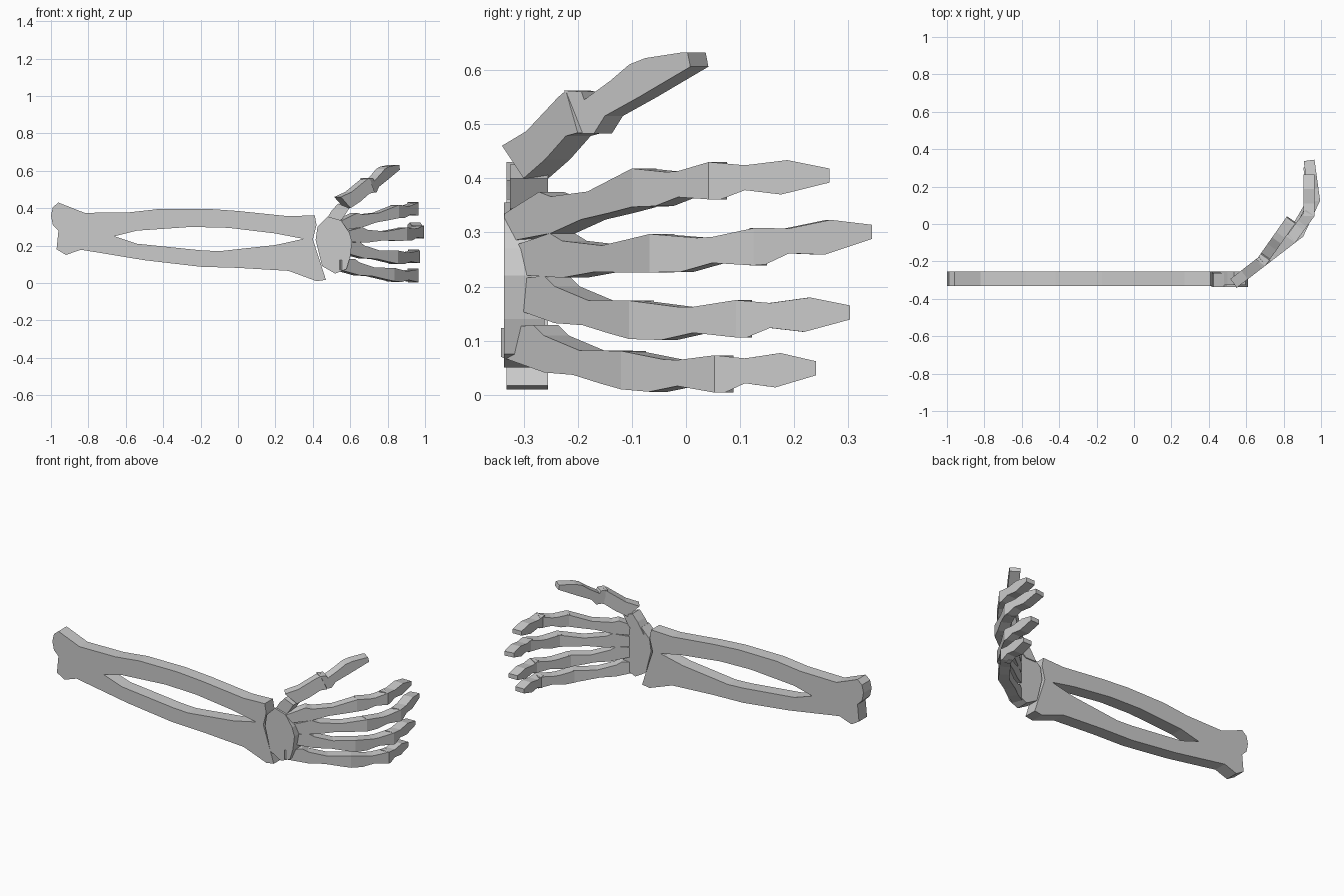
import bpy, bmesh
from mathutils import Vector

T = 0.058  # bone thickness in the hand


def slab(name, outline, p0, p1, thick=T, use_x=False):
    """Flat bone: outline is (x or y, z) on the vertical plane through p0-p1, extruded inwards."""
    d = Vector((p1[0] - p0[0], p1[1] - p0[1]))
    n = Vector((-d.y, d.x)).normalized() * thick
    k = 0 if use_x else 1
    bm = bmesh.new()
    rings = [[], []]
    for u, z in outline:
        t = (u - p0[k]) / d[k]
        x, y = p0[0] + d.x * t, p0[1] + d.y * t
        rings[0].append(bm.verts.new((x, y, z)))
        rings[1].append(bm.verts.new((x + n.x, y + n.y, z)))
    a, b = rings
    bm.faces.new(a)
    bm.faces.new(b[::-1])
    for i in range(len(a)):
        j = (i + 1) % len(a)
        bm.faces.new((a[i], b[i], b[j], a[j]))
    bmesh.ops.recalc_face_normals(bm, faces=bm.faces)
    me = bpy.data.meshes.new(name)
    bm.to_mesh(me)
    bm.free()
    ob = bpy.data.objects.new(name, me)
    bpy.context.collection.objects.link(ob)
    return ob


def finger_bone(name, shape, p0, p1):
    """Bone from p0 to p1 (x, y, z centre) using a (fraction, z offset) template."""
    pts = [(p0[1] + (p1[1] - p0[1]) * t, p0[2] + (p1[2] - p0[2]) * t + o) for t, o in shape]
    slab(name, pts, p0, p1)


# forearm bones
F0, F1 = (-1, -0.332), (1, -0.332)
slab("upper_forearm_bone", [
    (-1, .36), (-.99, .405), (-.96, .43), (-.82, .375), (-.58, .378), (-.42, .396), (-.17, .397),
    (0, .385), (.27, .357), (.41, .362), (.42, .31), (.40, .232), (.35, .236), (.2, .265),
    (-.05, .295), (-.25, .30), (-.54, .28), (-.66, .25), (-.96, .28), (-.99, .31)],
    F0, F1, .077, True)
slab("lower_forearm_bone", [
    (-.96, .28), (-.97, .18), (-.92, .15), (-.84, .178), (-.5, .122), (-.2, .087), (0, .081),
    (.27, .065), (.42, .01), (.47, .017), (.45, .08), (.40, .234), (.35, .236), (.2, .203),
    (-.1, .17), (-.2, .175), (-.54, .21), (-.66, .25)],
    F0, F1, .077, True)

# wrist
slab("wrist_block", [
    (.45, .09), (.415, .23), (.425, .30), (.48, .355), (.55, .335), (.595, .27), (.61, .22),
    (.60, .14), (.58, .075), (.52, .05)],
    (0, -.336), (1, -.336), .075, True)
slab("thumb_base", [(.46, .32), (.50, .385), (.535, .425), (.595, .40), (.56, .345), (.53, .32)],
     (0, -.325), (1, -.325), .07, True)

# bone templates
PALM = [(0, .025), (.27, .045), (.36, .03), (.65, .018), (1, .035),
        (1, -.036), (.82, -.034), (.6, -.03), (.36, -.038), (0, -.028)]
MIDDLE = [(0, .035), (.45, .023), (.6, .023), (1, .035),
          (1, -.034), (.6, -.025), (.3, -.038), (0, -.036)]
TIP = [(0, .035), (.3, .026), (.65, .032), (1, .013),
       (1, -.013), (.6, -.031), (.3, -.02), (.1, -.035), (0, -.034)]


def palm_x(y):
    return 0.55 + (y + 0.34) / 0.77


# fingers: (y, z) of palm start and knuckle, then second joint and tip
FINGERS = {
    "index": ((-.335, .31), (-.10, .383), (.965, .042, .395), (.965, .265, .405)),
    "middle": ((-.32, .25), (-.067, .262), (.995, .125, .273), (.965, .344, .301)),
    "ring": ((-.32, .188), (-.105, .139), (.972, .092, .14), (.965, .303, .152)),
    "little": ((-.342, .098), (-.12, .046), (.966, .053, .038), (.965, .24, .049)),
}
for f, (s, k, j, tip) in FINGERS.items():
    s3, k3 = (palm_x(s[0]), *s), (palm_x(k[0]), *k)
    finger_bone(f + "_palm_bone", PALM, s3, k3)
    finger_bone(f + "_finger_bone", MIDDLE, k3, j)
    finger_bone(f + "_finger_tip", TIP, j, tip)

# thumb
slab("thumb_palm_bone", [
    (-.34, .46), (-.295, .487), (-.236, .55), (-.222, .562), (-.20, .484), (-.222, .478),
    (-.26, .435), (-.30, .40)],
    (.55, -.34), (palm_x(-.2), -.2))
TH0, TH1 = (.705, -.22), (.86, 0)
slab("thumb_finger_bone", [
    (-.225, .562), (-.193, .56), (-.188, .545), (-.14, .58), (-.105, .61), (-.087, .55),
    (-.15, .515), (-.17, .483), (-.205, .483)], TH0, TH1)
slab("thumb_tip", [
    (-.105, .61), (-.075, .622), (-.01, .632), (.003, .632), (.008, .606), (-.06, .566), (-.087, .55)],
    TH0, TH1)
